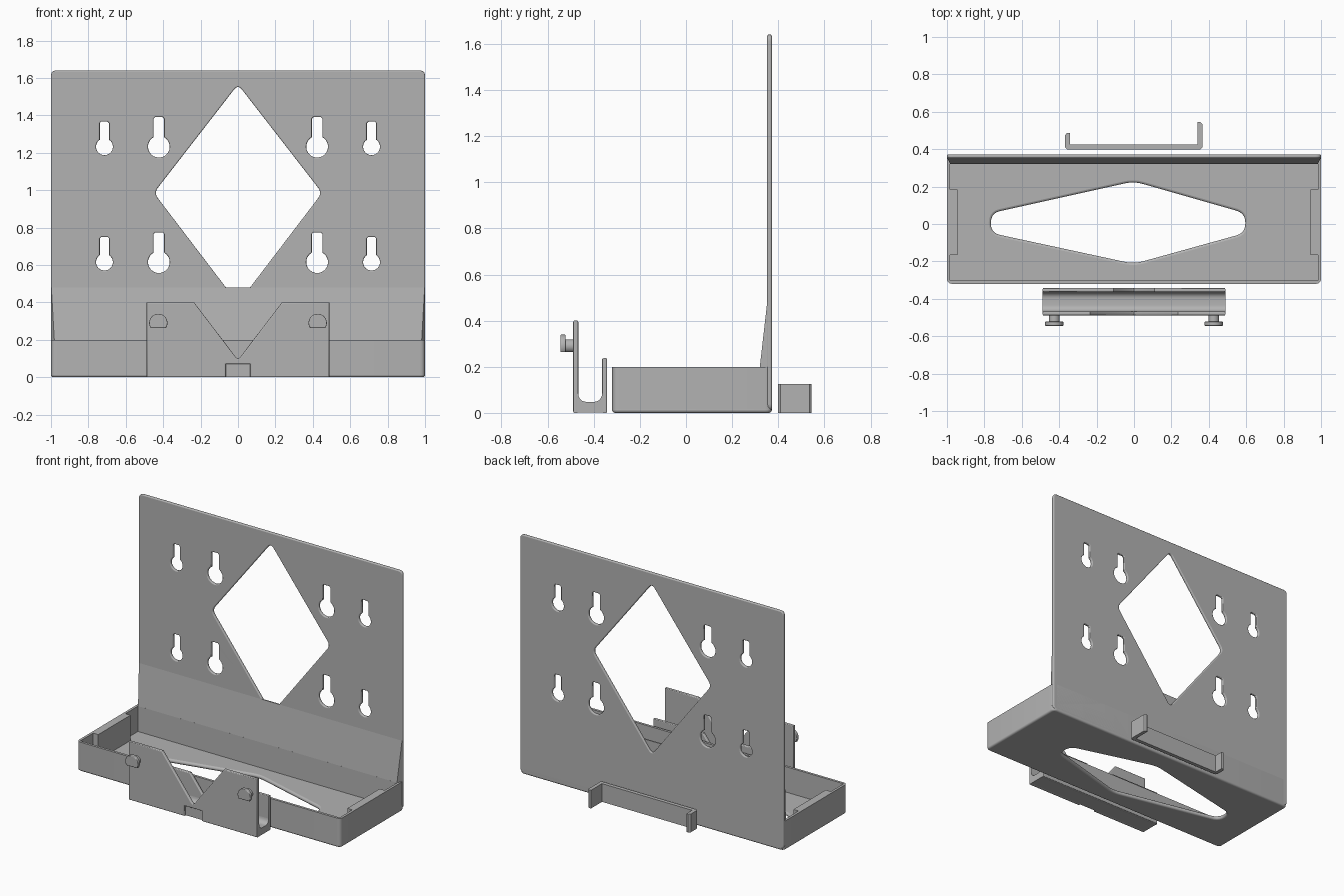
import bpy, math
from mathutils import Matrix, Vector

if "Cube" in bpy.data.objects:
    bpy.data.objects.remove(bpy.data.objects["Cube"])

steel = bpy.data.materials.new("grey_metal")
steel.diffuse_color = (0.45, 0.45, 0.45, 1)
steel.use_nodes = True
steel.node_tree.nodes["Principled BSDF"].inputs["Base Color"].default_value = steel.diffuse_color

# local (x, y, extrusion) axes mapped to the world for each extrusion axis
FRAMES = {
    'z': Matrix.Identity(4),
    'y': Matrix(((1, 0, 0, 0), (0, 0, -1, 0), (0, 1, 0, 0), (0, 0, 0, 1))),
    'x': Matrix(((0, 0, 1, 0), (1, 0, 0, 0), (0, 1, 0, 0), (0, 0, 0, 1))),
}


def finish(ob):
    bpy.ops.object.select_all(action='DESELECT')
    ob.select_set(True)
    bpy.context.view_layer.objects.active = ob
    bpy.ops.object.shade_smooth_by_angle(angle=math.radians(32))


def slab(name, loops, axis, a, b, bevel=0.0):
    """Fill an outline (later loops are holes) and thicken it from a to b along axis."""
    cu = bpy.data.curves.new(name + "_outline", 'CURVE')
    cu.dimensions = '2D'
    cu.fill_mode = 'BOTH'
    cu.extrude = (b - a) / 2 - bevel
    cu.bevel_depth = bevel
    cu.bevel_resolution = 2
    cu.offset = -bevel
    for loop in loops:
        sp = cu.splines.new('POLY')
        sp.points.add(len(loop) - 1)
        for p, (x, y) in zip(sp.points, loop):
            p.co = (x, y, 0, 1)
        sp.use_cyclic_u = True
    tmp = bpy.data.objects.new(name + "_tmp", cu)
    bpy.context.collection.objects.link(tmp)
    dg = bpy.context.evaluated_depsgraph_get()
    me = bpy.data.meshes.new_from_object(tmp.evaluated_get(dg))
    bpy.data.objects.remove(tmp)
    shift = Vector([(a + b) / 2 if c == axis else 0 for c in 'xyz'])
    me.transform(Matrix.Translation(shift) @ FRAMES[axis])
    me.name = name
    me.materials.clear()
    me.materials.append(steel)
    ob = bpy.data.objects.new(name, me)
    bpy.context.collection.objects.link(ob)
    finish(ob)
    return ob


def fillet(pts, t, n=5):
    """Round every corner, starting a distance t before it."""
    out = []
    for i, p in enumerate(pts):
        p, a, b = Vector(p), Vector(pts[i - 1]), Vector(pts[(i + 1) % len(pts)])
        s, e = p + (a - p).normalized() * t, p + (b - p).normalized() * t
        for k in range(n + 1):
            u = k / n
            out.append(tuple(s * (1 - u) ** 2 + p * 2 * u * (1 - u) + e * u * u))
    return out


def rect(x0, x1, y0, y1):
    return [(x0, y0), (x1, y0), (x1, y1), (x0, y1)]


def keyhole(x, z, r, w, top):
    """Round hole with a narrow slot above it."""
    a0 = math.acos(w / r)
    sweep = math.pi + 2 * a0
    arc = [(x + r * math.cos(math.pi - a0 + sweep * k / 24),
            z + r * math.sin(math.pi - a0 + sweep * k / 24)) for k in range(25)]
    return arc + [(x + w, top - 0.008), (x + w - 0.008, top),
                  (x - w + 0.008, top), (x - w, top - 0.008)]


# back plate with diamond window and keyhole slots
window = fillet([(0, 1.565), (0.45, 0.985), (0, 0.395), (-0.45, 0.985)], 0.035)
holes = [window]
for s in (-1, 1):
    for z in (1.232, 0.615):
        holes.append(keyhole(s * 0.714, z, 0.045, 0.025, z + 0.134))
        holes.append(keyhole(s * 0.423, z, 0.058, 0.028, z + 0.158))
slab("back_plate", [fillet(rect(-1, 1, 0.01, 1.64), 0.03)] + holes, 'y', 0.352, 0.372, 0.006)

# tray floor with long diamond opening
outer = fillet(rect(-1, 1, -0.32, 0.372), 0.03)
opening = fillet([(0, 0.228), (-0.765, 0.058), (-0.765, -0.048), (0, -0.213),
                  (0.595, -0.048), (0.595, 0.058)], 0.05)
slab("tray_floor", [outer, opening], 'z', 0, 0.026, 0.012)

# tray wall, thicker at the middle of both ends
half = [(0.983, -0.303), (0.983, -0.165), (0.945, -0.165),
        (0.945, 0.185), (0.983, 0.185), (0.983, 0.32)]
inner = half + [(-x, y) for x, y in reversed(half)]
slab("tray_wall", [outer, inner], 'z', 0.013, 0.2)

# sloping brace between tray and back plate
verts = [(s * x, y, z) for s in (-1, 1) for x, y, z in
         ((0.982, 0.32, 0.199), (1, 0.36, 0.199), (1, 0.36, 0.48), (0.998, 0.352, 0.48))]
faces = [(0, 1, 2, 3), (7, 6, 5, 4), (0, 3, 7, 4), (3, 2, 6, 7), (2, 1, 5, 6), (1, 0, 4, 5)]
me = bpy.data.meshes.new("brace")
me.from_pydata(verts, [], faces)
me.materials.append(steel)
brace = bpy.data.objects.new("brace", me)
bpy.context.collection.objects.link(brace)
finish(brace)

# front clip: tall plate with V cut and foot notch
X = 0.488
slab("clip_front_plate", [[(-X, 0), (-0.065, 0), (-0.065, 0.07), (0.065, 0.07), (0.065, 0),
                           (X, 0), (X, 0.4), (0.235, 0.4), (0.012, 0.107), (0, 0.1),
                           (-0.012, 0.107), (-0.235, 0.4), (-X, 0.4)]],
     'y', -0.489, -0.467, 0.006)
# low rear plate with the same V cut
slab("clip_rear_plate", [[(-X, 0), (X, 0), (X, 0.237), (0.11, 0.237), (0.012, 0.107), (0, 0.1),
                          (-0.012, 0.107), (-0.11, 0.237), (-X, 0.237)]],
     'y', -0.364, -0.342, 0.006)
# curved channel joining both plates
arc = [(-0.4155 + sy * (0.0185 + 0.033 * math.cos(t)), 0.083 - 0.035 * math.sin(t))
       for sy, ts in ((1, range(7)), (-1, range(6, -1, -1)))
       for t in [k * math.pi / 12 for k in ts]]
slab("clip_channel", [[(-0.474, 0.083), (-0.474, 0.001), (-0.355, 0.001), (-0.355, 0.083)] + arc],
     'x', -X, X)


# studs with flat undersides
def dome(x, r):
    a = math.asin(0.027 / r)
    return [(x + r * math.cos(-a + (math.pi + 2 * a) * k / 20),
             0.29 + r * math.sin(-a + (math.pi + 2 * a) * k / 20)) for k in range(21)]


for side, x in (("left", -0.426), ("right", 0.426)):
    slab(side + "_stud_shaft", [dome(x, 0.029)], 'y', -0.53, -0.48)
    slab(side + "_stud_head", [dome(x, 0.049)], 'y', -0.545, -0.522, 0.004)

# rear bracket with one short and one long arm
bracket = [(-0.358, 0.399), (0.355, 0.399), (0.365, 0.409), (0.365, 0.535), (0.355, 0.545),
           (0.34, 0.545), (0.34, 0.425), (-0.343, 0.425), (-0.343, 0.487),
           (-0.358, 0.487), (-0.369, 0.475), (-0.369, 0.41)]
slab("rear_bracket", [bracket], 'z', 0, 0.125)
